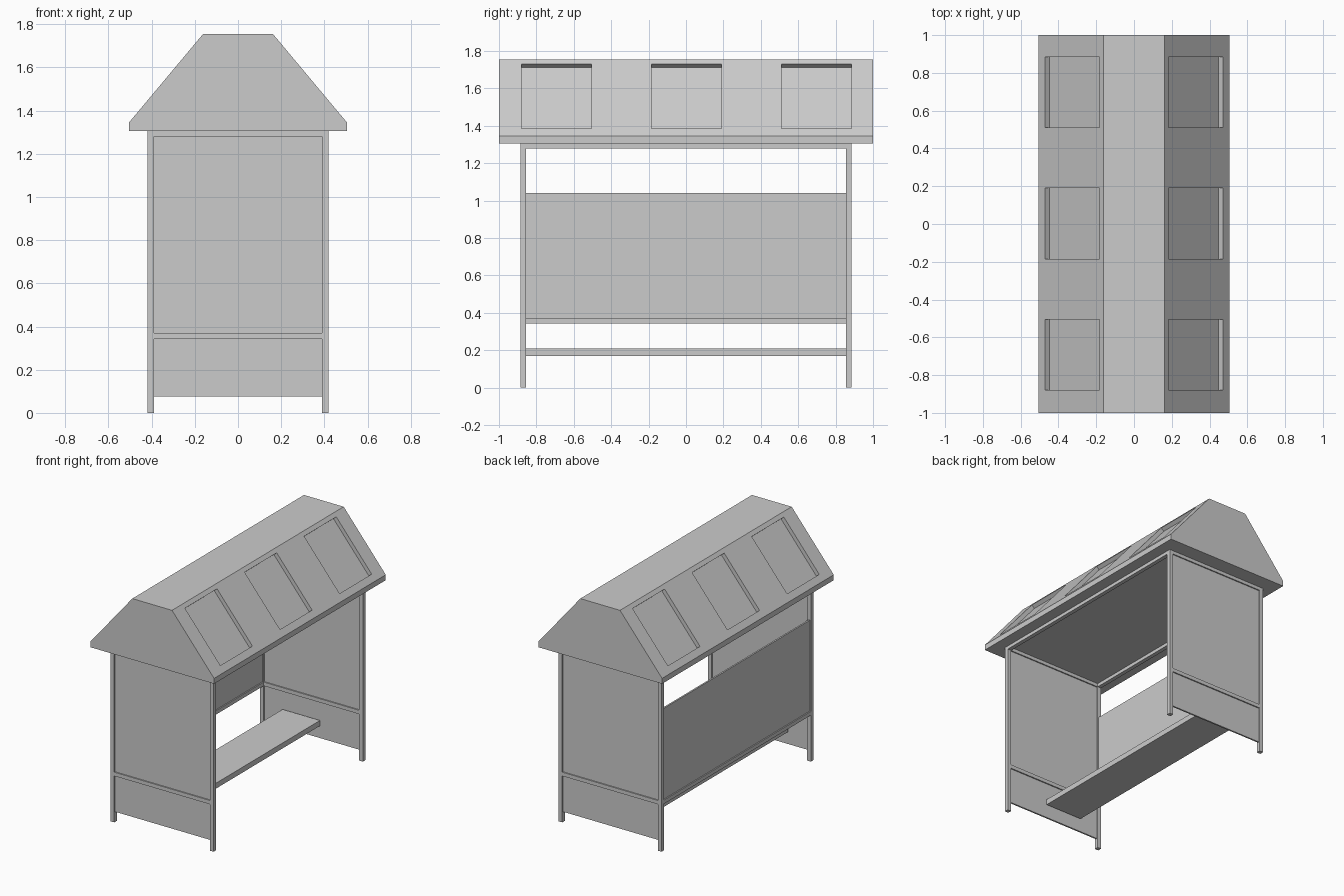
import bpy
import bmesh
from mathutils import Vector

cube = bpy.data.objects.get("Cube")
if cube:
    bpy.data.objects.remove(cube, do_unlink=True)

grey = bpy.data.materials.new("light_grey")
grey.use_nodes = True
colour = (0.6, 0.6, 0.6, 1)
grey.diffuse_color = colour
grey.node_tree.nodes["Principled BSDF"].inputs["Base Color"].default_value = colour


def add_object(name, bm):
    bmesh.ops.recalc_face_normals(bm, faces=bm.faces)
    mesh = bpy.data.meshes.new(name)
    bm.to_mesh(mesh)
    bm.free()
    mesh.materials.append(grey)
    obj = bpy.data.objects.new(name, mesh)
    bpy.context.collection.objects.link(obj)
    return obj


def box(name, x, y, z):
    """Box from (low, high) ranges on each axis."""
    bm = bmesh.new()
    bmesh.ops.create_cube(bm, size=1)
    for v in bm.verts:
        v.co = [r[0] if c < 0 else r[1] for c, r in zip(v.co, (x, y, z))]
    return add_object(name, bm)


def around(centre, width):
    return (centre - width / 2, centre + width / 2)


POST = 0.03          # square section of posts and rails
PANEL = 0.012        # panel thickness
PX, PY = 0.405, 0.87  # post centres
EAVE, RIDGE = 1.305, 1.755
inner_x = (-PX + POST / 2, PX - POST / 2)
inner_y = (-PY + POST / 2, PY - POST / 2)
mid_rail = (0.342, 0.37)
top_rail = (1.28, EAVE)

# Corner posts
for sx, side in ((-1, "right"), (1, "left")):
    for sy, end in ((-1, "front"), (1, "back")):
        box(f"{end}_{side}_post", around(sx * PX, POST), around(sy * PY, POST), (0, EAVE))
    box(f"{side}_top_rail", around(sx * PX, POST), inner_y, top_rail)

# End walls: rails with thin recessed panels
for sy, end in ((-1, "front"), (1, "back")):
    y = sy * PY
    box(f"{end}_top_rail", inner_x, around(y, POST), top_rail)
    box(f"{end}_middle_rail", inner_x, around(y, POST), mid_rail)
    box(f"{end}_upper_panel", inner_x, around(y, PANEL), (mid_rail[1], top_rail[0]))
    box(f"{end}_lower_panel", inner_x, around(y, PANEL), (0.075, mid_rail[0]))

# Closed long side and bench
box("side_rail", around(-PX, POST), inner_y, mid_rail)
box("side_panel", around(-PX, PANEL), inner_y, (mid_rail[1], 1.04))
box("bench", (-0.235, 0.07), inner_y, (0.17, 0.21))

# Roof: extruded gable profile
half = [(0.505, EAVE), (0.505, 1.345), (0.162, RIDGE)]
profile = half + [(-x, z) for x, z in reversed(half)]
bm = bmesh.new()
gable = bm.faces.new([bm.verts.new((x, -1, z)) for x, z in profile])
ext = bmesh.ops.extrude_face_region(bm, geom=[gable], use_keep_orig=True)
for v in ext["geom"]:
    if isinstance(v, bmesh.types.BMVert):
        v.co.y = 1
bmesh.ops.recalc_face_normals(bm, faces=bm.faces)
bm.normal_update()


def sloped():
    return [f for f in bm.faces if f.normal.z > 0.3 and abs(f.normal.x) > 0.3]


# Skylights: cut the slopes into strips, then sink the window faces
centres = (-0.692, 0.003, 0.697)
low, high, half_width = 1.385, 1.73, 0.187
cuts = [((0, c + s * half_width, 0), (0, 1, 0)) for c in centres for s in (-1, 1)]
cuts += [((0, 0, z), (0, 0, 1)) for z in (low, high)]
for point, normal in cuts:
    faces = sloped()
    geom = set(faces)
    for f in faces:
        geom.update(f.edges, f.verts)
    bmesh.ops.bisect_plane(bm, geom=list(geom), dist=1e-5,
                           plane_co=Vector(point), plane_no=Vector(normal))
bm.normal_update()
windows = []
for f in sloped():
    c = f.calc_center_median()
    if low < c.z < high and any(abs(c.y - m) < half_width for m in centres):
        windows.append(f)
bmesh.ops.inset_individual(bm, faces=windows, thickness=0, depth=-0.03)
add_object("roof", bm)
